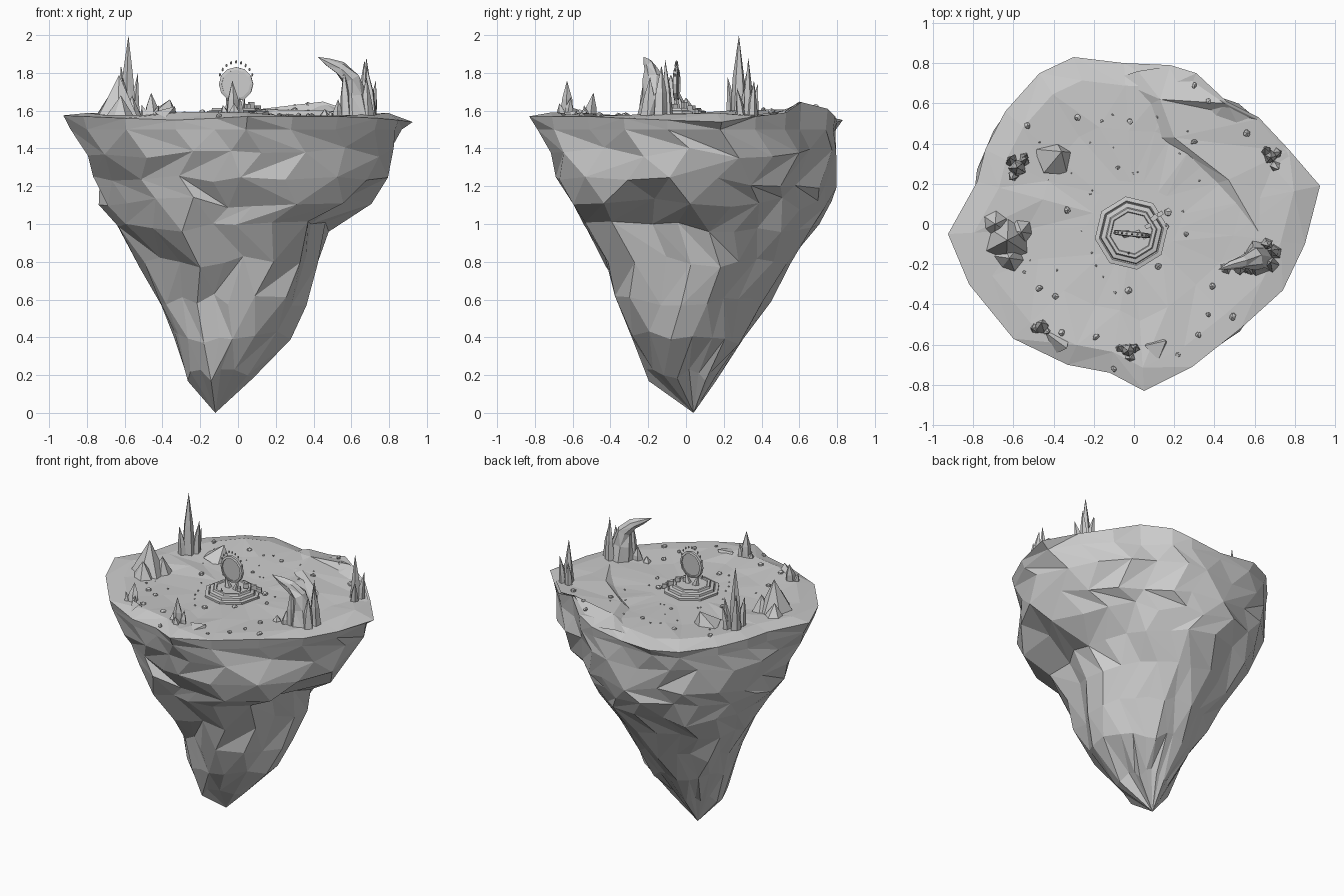
import bpy, bmesh, math, random
from mathutils import Vector, Matrix
from mathutils.bvhtree import BVHTree

if "Cube" in bpy.data.objects:
    bpy.data.objects.remove(bpy.data.objects["Cube"])
random.seed(11)
R = random.uniform

def finish(bm, name):
    bmesh.ops.recalc_face_normals(bm, faces=bm.faces[:])
    me = bpy.data.meshes.new(name)
    bm.to_mesh(me)
    ob = bpy.data.objects.new(name, me)
    bpy.context.collection.objects.link(ob)
    return ob

def bridge(bm, a, b, closed=True):
    # triangles between two vertex rows, with random diagonals
    n = len(a)
    for i in range(n if closed else n - 1):
        j = (i + 1) % n
        if random.random() < .5:
            bm.faces.new((a[i], a[j], b[j])); bm.faces.new((a[i], b[j], b[i]))
        else:
            bm.faces.new((a[i], a[j], b[i])); bm.faces.new((a[j], b[j], b[i]))

# Island: rim outline (x, y, z), counter-clockwise
RIM = [(.925, .19, 1.54), (.77, .37, 1.57), (.62, .53, 1.59), (.46, .61, 1.645), (.31, .75, 1.61),
       (.18, .79, 1.57), (-.05, .80, 1.54), (-.30, .83, 1.55), (-.47, .75, 1.55), (-.64, .56, 1.56),
       (-.74, .37, 1.57), (-.78, .21, 1.57), (-.925, -.05, 1.575), (-.82, -.30, 1.57),
       (-.60, -.57, 1.56), (-.33, -.70, 1.55), (-.12, -.74, 1.56), (.05, -.83, 1.57),
       (.29, -.71, 1.57), (.53, -.52, 1.57), (.74, -.33, 1.56), (.85, -.10, 1.55)]
# Reach of the rock at 0, 45 ... 315 degrees for each height
LEVELS = [(1.50, (.90, .81, .81, .86, .89, .80, .78, .77)),
          (1.38, (.86, .79, .80, .84, .82, .75, .71, .75)),
          (1.22, (.78, .71, .79, .82, .76, .68, .67, .73)),
          (1.11, (.68, .64, .76, .79, .71, .63, .65, .70)),
          (0.98, (.46, .56, .70, .71, .64, .56, .62, .52)),
          (0.80, (.42, .45, .57, .57, .51, .40, .49, .44)),
          (0.60, (.37, .34, .44, .46, .41, .34, .37, .39)),
          (0.40, (.28, .25, .31, .36, .33, .31, .28, .29)),
          (0.20, (.04, .10, .16, .21, .26, .26, .20, .12))]
APEX = Vector((-.12, .04, 0))

bm = bmesh.new()
rim = [bm.verts.new(p) for p in RIM]
angles = [math.atan2(p[1], p[0]) % math.tau for p in RIM]
prev = rim
for k, (z, reach) in enumerate(LEVELS):
    c = APEX * (1 - z / 1.57)
    amt = .012 if k < 2 else .035
    ring = []
    for i, a in enumerate(angles):
        a = (a + (k % 2) * .13) % math.tau
        t = a / (math.pi / 4)
        j, f = int(t) % 8, t % 1
        d = Vector((math.cos(a), math.sin(a), 0))
        r = reach[j] * (1 - f) + reach[(j + 1) % 8] * f - c.dot(d)
        r *= 1.015 + R(-1.3, .7) * amt
        # the top band follows the rim outline
        if k < 2:
            r = min(r, math.hypot(*RIM[i][:2]) * (.985, .98)[k])
        # gullies cut into the lower front
        if 3 <= k <= 6 and i in (16, 17, 20):
            r *= .87
        ring.append(bm.verts.new((c.x + d.x * r, c.y + d.y * r, z + R(-.035, .035) * (k > 0))))
    bridge(bm, prev, ring)
    prev = ring
tip = bm.verts.new(APEX)
for i in range(len(prev)):
    bm.faces.new((prev[i], prev[(i + 1) % len(prev)], tip))
# Island top: shallow bowl
prev = rim
for s, z in ((.86, 1.583), (.58, 1.572), (.26, 1.568)):
    ring = [bm.verts.new((p[0] * s, p[1] * s, z + R(-.01, .01) * (s > .3))) for p in RIM]
    bridge(bm, prev, ring)
    prev = ring
bm.faces.new(prev)
bmesh.ops.recalc_face_normals(bm, faces=bm.faces[:])
tree = BVHTree.FromBMesh(bm)
finish(bm, "island_rock")

def ground(x, y):
    hit = tree.ray_cast(Vector((x, y, 3)), Vector((0, 0, -1)))[0]
    return hit.z if hit else 1.57

# Raised terrace at the back right, with a small cliff
base = [(-.10, .72, 1.55), (.05, .58, 1.56), (.12, .43, 1.56), (.40, .20, 1.56), (.56, -.02, 1.56)]
crest = [(.02, .76, 1.58), (.13, .62, 1.61), (.20, .43, 1.605), (.47, .22, 1.60), (.62, -.04, 1.58)]
outer = [(.18, .785, 1.57), (.45, .60, 1.648), (.61, .52, 1.595), (.76, .36, 1.575), (.86, .10, 1.555)]
bm = bmesh.new()
rows = [[bm.verts.new(p) for p in row] for row in (outer, crest, base)]
bridge(bm, rows[0], rows[1], False)
bridge(bm, rows[1], rows[2], False)
finish(bm, "terrace")

def tube(bm, path, radii, sides=6, jit=.2):
    # tapered irregular column ending in a point
    prev = None
    turn = R(0, 6)
    for n, (p, r) in enumerate(zip(path, radii)):
        p = Vector(p)
        d = Vector(path[min(n + 1, len(path) - 1)]) - Vector(path[max(n - 1, 0)])
        q = d.to_track_quat('Z', 'Y')
        if r == 0:
            v = bm.verts.new(p)
            for i in range(sides):
                bm.faces.new((prev[i], prev[(i + 1) % sides], v))
            return
        ring = []
        for i in range(sides):
            a = math.tau * i / sides + turn
            ring.append(bm.verts.new(p + q @ Vector((math.cos(a), math.sin(a), 0)) * r * (1 + R(-jit, jit))))
        if prev:
            bridge(bm, prev, ring)
        prev = ring

def spike(bm, x, y, top, r, lean=(0, 0), sides=5):
    z = ground(x, y) - .03
    h = top - z
    mid = (x + lean[0] * .35, y + lean[1] * .35, z + h * .5)
    tube(bm, [(x, y, z), mid, (x + lean[0], y + lean[1], top)], [r, r * .72, 0], sides)

# Spike clusters: x, y, tip height, radius, lean
CLUSTERS = {
    "tall_spire": [(-.58, .28, 2.0, .042, (0, 0)), (-.61, .31, 1.84, .035, (-.01, .02)),
                   (-.55, .31, 1.80, .03, (.02, .02)), (-.60, .24, 1.78, .03, (-.01, -.02)),
                   (-.55, .33, 1.74, .025, (.02, .02))],
    "right_spire": [(.68, .33, 1.88, .035, (0, 0)), (.71, .35, 1.76, .028, (.02, .01)),
                    (.66, .36, 1.74, .03, (-.01, .02)), (.70, .29, 1.72, .03, (.02, -.02))],
    "front_spikes": [(-.03, -.63, 1.76, .04, (0, 0)), (.0, -.62, 1.67, .03, (.01, .01)),
                     (-.07, -.62, 1.63, .028, (-.01, .01)), (-.02, -.66, 1.64, .03, (0, -.01))],
    "front_left_spikes": [(-.46, -.51, 1.695, .04, (0, .02)), (-.49, -.52, 1.63, .03, (-.02, 0)),
                          (-.44, -.53, 1.63, .025, (.02, -.01))],
    "horn_pillars": [(.57, -.22, 1.82, .035, (-.01, .01)), (.70, -.14, 1.84, .04, (-.02, .01)),
                     (.66, -.10, 1.87, .035, (.01, -.01)), (.53, -.22, 1.66, .04, (0, 0)),
                     (.46, -.22, 1.61, .04, (0, 0)), (.68, -.20, 1.78, .04, (0, .01))],
}
for name, items in CLUSTERS.items():
    bm = bmesh.new()
    for it in items:
        spike(bm, *it)
    finish(bm, name)

# Curved horn rock
bm = bmesh.new()
tube(bm, [(.62, -.17, 1.54), (.61, -.17, 1.68), (.595, -.17, 1.77), (.54, -.19, 1.825), (.48, -.205, 1.855), (.42, -.225, 1.885)],
     [.085, .07, .052, .036, .022, 0], 7)
finish(bm, "curved_horn")

# Rock mounds
bm = bmesh.new()
for x, y, top, r in ((-.63, -.08, 1.79, .125), (-.69, .0, 1.67, .08),
                     (-.56, -.04, 1.68, .08), (-.62, -.17, 1.68, .09)):
    z = ground(x, y) - .03
    tube(bm, [(x, y, z), (x, y, top)], [r, 0], 6)
tube(bm, [(-.39, .33, 1.55), (-.36, .36, 1.66)], [.10, 0], 5)
tube(bm, [(.11, -.62, 1.55), (.16, -.58, 1.60)], [.08, 0], 4)
tube(bm, [(-.36, -.60, 1.55), (-.44, -.54, 1.595)], [.07, 0], 4)
finish(bm, "rock_mounds")

# Stepped octagonal platform
CX, CY = -.013, -.045
bm = bmesh.new()
prev = None
for r, z in ((.184, 1.54), (.184, 1.582), (.162, 1.586), (.156, 1.580), (.152, 1.598),
             (.130, 1.602), (.124, 1.615), (.108, 1.615), (.104, 1.608)):
    ring = [bm.verts.new((CX + r * math.cos(a), CY + r * math.sin(a), z))
            for a in (math.tau * (i + .2) / 8 for i in range(8))]
    if prev:
        for i in range(8):
            j = (i + 1) % 8
            bm.faces.new((prev[i], prev[j], ring[j], ring[i]))
    prev = ring
bm.faces.new(prev)
finish(bm, "octagon_platform")
# Broken blocks on the right side of the platform
bm = bmesh.new()
for x, y, z, s in ((.07, -.01, 1.64, .03), (.10, .03, 1.62, .035), (.13, .05, 1.60, .03), (.05, -.06, 1.63, .03)):
    m = Matrix.Translation((x, y, z - .01)) @ Matrix.Rotation(R(0, 3), 4, 'Z') @ Matrix.Diagonal((s, s * .7, s, 1))
    bmesh.ops.create_cube(bm, size=1, matrix=m)
finish(bm, "broken_blocks")

# Portal: disc, frame and floating gems, standing upright
place = Matrix.Translation((-.01, -.05, 1.74)) @ Matrix.Rotation(math.radians(-6), 4, 'Z')
upright = place @ Matrix.Rotation(math.pi / 2, 4, 'X')
bm = bmesh.new()
bmesh.ops.create_cone(bm, cap_ends=True, segments=12, radius1=.08, radius2=.08, depth=.012, matrix=upright)
finish(bm, "portal_disc")
bm = bmesh.new()
grid = []
for i in range(12):
    a = math.tau * i / 12
    grid.append([bm.verts.new(upright @ Vector((math.cos(a) * r, math.sin(a) * r, z)))
                 for r, z in ((.076, -.013), (.091, -.009), (.091, .009), (.076, .013))])
for i in range(12):
    bridge(bm, grid[i], grid[(i + 1) % 12])
finish(bm, "portal_frame")
bm = bmesh.new()
for i in range(9):
    a = math.radians(25 + 130 * i / 8)
    m = place @ Matrix.Translation((math.cos(a) * .095, 0, math.sin(a) * .118)) @ Matrix.Diagonal((.006, .006, .010, 1))
    bmesh.ops.create_icosphere(bm, subdivisions=1, radius=1, matrix=m)
finish(bm, "portal_gems")
bm = bmesh.new()
for s in (-1, 1):
    tube(bm, [(CX + s * .03, CY - .005, 1.60), (CX + s * .05, CY - .005, 1.69)], [.025, 0], 5)
tube(bm, [(-.02, -.15, 1.57), (-.03, -.14, 1.64)], [.018, 0], 5)
finish(bm, "portal_supports")

# Loose stones
STONES = [(-.53, .49), (-.28, .53), (-.02, .51), (-.08, .28), (.30, .41), (.30, .69), (.37, .61), (.56, .45),
          (.17, .06), (.16, -.01), (.12, -.21), (.26, -.05), (-.03, -.33), (-.39, -.36), (-.47, -.32), (-.19, -.56),
          (-.36, -.54), (.22, -.65), (.32, -.55), (.39, -.31), (.37, -.45), (.49, -.46), (-.10, -.72), (-.33, .07)]
stones = [(x, y, R(.013, .021)) for x, y in STONES]
for i in range(26):
    a, d = R(0, math.tau), R(.24, .68)
    stones.append((math.cos(a) * d, math.sin(a) * d, R(.004, .009)))
bm = bmesh.new()
for x, y, r in stones:
    lift = .02 if x > .25 and y > .38 else .003
    m = (Matrix.Translation((x, y, ground(x, y) + lift)) @ Matrix.Rotation(R(0, 6), 4, 'Z')
         @ Matrix.Diagonal((r * R(.8, 1.2), r * R(.8, 1.2), r * R(.7, 1), 1)))
    for v in bmesh.ops.create_icosphere(bm, subdivisions=1, radius=1, matrix=m)["verts"]:
        v.co += Vector((R(-1, 1), R(-1, 1), R(-1, 1))) * r * .15
finish(bm, "loose_stones")
